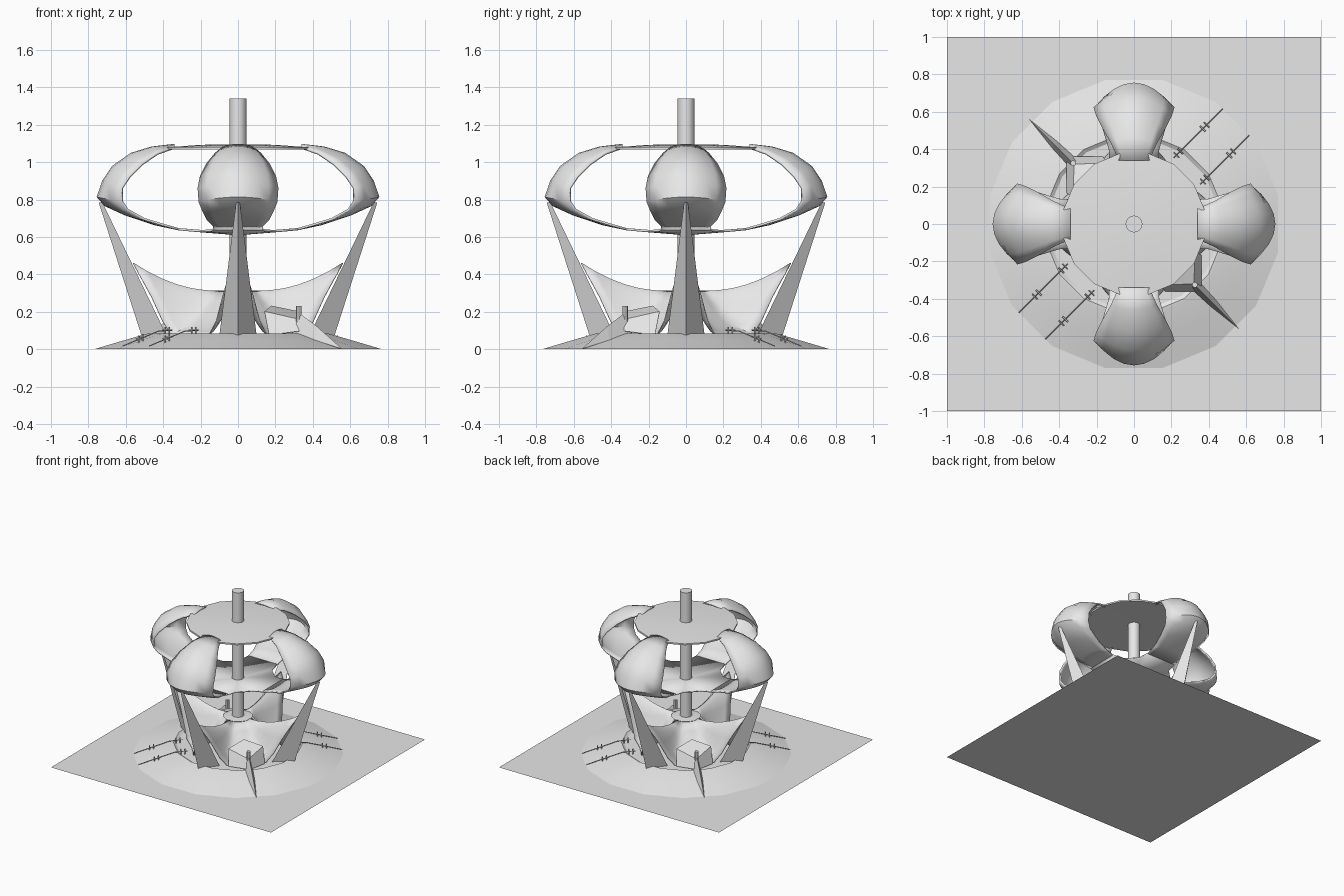
import bpy, bmesh, math
from mathutils import Matrix, Vector

if "Cube" in bpy.data.objects:
    bpy.data.objects.remove(bpy.data.objects["Cube"])

grey = bpy.data.materials.new("light_grey")
grey.diffuse_color = (0.8, 0.8, 0.8, 1)
grey.use_nodes = True
grey.node_tree.nodes["Principled BSDF"].inputs["Base Color"].default_value = grey.diffuse_color


def make(name, verts, faces, smooth=None, thick=0.0, angle=0.0, recalc=True):
    """Mesh object, turned about z, with optional thickness and smoothing."""
    me = bpy.data.meshes.new(name)
    me.from_pydata([tuple(v) for v in verts], [], faces)
    me.transform(Matrix.Rotation(angle, 4, 'Z'))
    bm = bmesh.new()
    bm.from_mesh(me)
    if recalc:
        bmesh.ops.remove_doubles(bm, verts=bm.verts, dist=1e-5)
        bmesh.ops.recalc_face_normals(bm, faces=bm.faces)
    bm.to_mesh(me)
    bm.free()
    me.materials.append(grey)
    ob = bpy.data.objects.new(name, me)
    bpy.context.collection.objects.link(ob)
    if thick:
        mod = ob.modifiers.new("thickness", 'SOLIDIFY')
        mod.thickness = thick
        mod.offset = 0
    if smooth:
        bpy.ops.object.select_all(action='DESELECT')
        ob.select_set(True)
        bpy.context.view_layer.objects.active = ob
        bpy.ops.object.shade_smooth_by_angle(angle=math.radians(smooth))
    return ob


def grid_faces(rows, cols, wrap=False):
    n = cols if wrap else cols - 1
    return [(i * cols + j, i * cols + (j + 1) % cols,
             (i + 1) * cols + (j + 1) % cols, (i + 1) * cols + j)
            for i in range(rows - 1) for j in range(n)]


def lathe(name, profile, sides, smooth=None, offset=0.0):
    """Revolved profile of (radius, z) points."""
    verts = [(r * math.cos(t), r * math.sin(t), z) for r, z in profile
             for t in [offset + 2 * math.pi * k / sides for k in range(sides)]]
    return make(name, verts, grid_faces(len(profile), sides, True), smooth)


def bar(name, a, b, radius, sides=6):
    a, b = Vector(a), Vector(b)
    q = (b - a).to_track_quat('Z', 'Y')
    ring = [q @ Vector((radius * math.cos(t), radius * math.sin(t), 0))
            for t in [2 * math.pi * k / sides for k in range(sides)]]
    faces = grid_faces(2, sides, True)
    faces += [tuple(range(sides))[::-1], tuple(range(sides, 2 * sides))]
    return make(name, [a + p for p in ring] + [b + p for p in ring], faces, 40)


# Ground sheet and low mound with a sunken floor
make("ground_sheet", [(-1, -1, 0), (1, -1, 0), (1, 1, 0), (-1, 1, 0)],
     [(0, 1, 2, 3)], recalc=False)
lathe("mound", [(0.785, 0), (0.63, 0.045), (0.5, 0.082), (0.48, 0.085),
                (0.46, 0.072), (0, 0.072)], 16, 30, math.pi / 16)

# Central mast and roof disc
bar("mast", (0, 0, 0.07), (0, 0, 1.34), 0.045, 20)
lathe("roof_disc", [(0, 1.095), (0.2, 1.093), (0.385, 1.08), (0.385, 1.068),
                    (0, 1.078)], 16, 30, math.pi / 16)

# Wrapping shells: centre radius, centre z, edge radius, edge z, half width
SHELL = [(0.34, 1.092, 0.34, 1.077, 0.08), (0.46, 1.078, 0.43, 1.045, 0.12),
         (0.57, 1.045, 0.51, 0.99, 0.165), (0.67, 0.975, 0.58, 0.92, 0.2),
         (0.72, 0.9, 0.62, 0.86, 0.212), (0.75, 0.815, 0.62, 0.79, 0.207),
         (0.71, 0.77, 0.59, 0.745, 0.19), (0.6, 0.72, 0.5, 0.695, 0.165),
         (0.45, 0.67, 0.4, 0.665, 0.135), (0.32, 0.642, 0.32, 0.642, 0.13)]
COLS = 9
for k in range(4):
    verts = []
    for rc, zc, re, ze, w in SHELL:
        for j in range(COLS):
            u = -1 + 2 * j / (COLS - 1)
            f = 1 - u * u
            verts.append((re + (rc - re) * f, w * u, ze + (zc - ze) * f))
    make("shell", verts, grid_faces(len(SHELL), COLS), 40, 0.012,
         k * math.pi / 2)

# Lower star plate joining the four shells
pts = [(0, 0, 0.615)]
for k in range(4):
    m = Matrix.Rotation(k * math.pi / 2, 3, 'Z')
    pts += [m @ Vector(p) for p in [(0.32, -0.13, 0.642), (0.32, 0.13, 0.642),
                                    (0.235, 0.145, 0.634), (0.19, 0.19, 0.632),
                                    (0.145, 0.235, 0.634)]]
n = len(pts) - 1
make("lower_star_plate", pts, [(0, 1 + i, 1 + (i + 1) % n) for i in range(n)],
     40, 0.012)

# Leaning three-sided legs
for k in range(4):
    v = [(0.515, 0, 0.07), (0.38, 0.1, 0.07), (0.38, -0.1, 0.07),
         (0.745, 0, 0.785), (0.725, 0.01, 0.785), (0.725, -0.01, 0.785)]
    make("leg", v, [(0, 1, 4, 3), (1, 2, 5, 4), (2, 0, 3, 5), (3, 4, 5),
                    (0, 2, 1)], angle=k * math.pi / 2)

# Tent canopy: high along the legs, falling to the floor between them
EDGE = [(0, 0.56, 0.46), (5, 0.53, 0.40), (10, 0.47, 0.28), (16, 0.42, 0.15),
        (23, 0.39, 0.08), (34, 0.36, 0.075), (45, 0.35, 0.075)]
half = EDGE + [(90 - a, r, z) for a, r, z in EDGE[-2:0:-1]]
rim = [(math.radians(a + 90 * k), r, z) for k in range(4) for a, r, z in half]
STEPS = 7
verts = []
for i in range(STEPS):
    t = i / (STEPS - 1)
    for a, r, z in rim:
        rr = 0.1 + (r - 0.1) * t
        sag = 0.16 * t * (1 - t)
        zz = 0.31 + (z - 0.31) * t - sag
        verts.append((rr * math.cos(a), rr * math.sin(a), zz))
make("tent_canopy", verts, grid_faces(STEPS, len(rim), True), 35, 0.006)
lathe("canopy_collar", [(0.1, 0.3), (0.11, 0.312), (0.045, 0.318)], 16, 30)

# Entrance canopies with a long pointed fin
for k in range(2):
    ang = -math.pi / 4 + k * math.pi
    hood = [(0.37, -0.135, 0.075), (0.33, -0.13, 0.2), (0.45, 0, 0.16),
            (0.33, 0.13, 0.2), (0.37, 0.135, 0.075), (0.25, 0, 0.23),
            (0.51, 0, 0.1)]
    make("entrance_hood", hood, [(1, 2, 5), (2, 3, 5), (0, 6, 2, 1),
                                 (3, 2, 6, 4)], thick=0.006, angle=ang)
    fin = [(0.44, 0.035, 0.08), (0.44, -0.035, 0.08), (0.47, 0, 0.19),
           (0.6, 0.022, 0.05), (0.6, -0.022, 0.05), (0.6, 0, 0.12),
           (0.79, 0, 0.0)]
    make("entrance_fin", fin, [(0, 3, 5, 2), (2, 5, 4, 1), (0, 2, 1),
                               (3, 6, 5), (5, 6, 4), (0, 1, 4, 3), (3, 4, 6)],
         angle=ang)
    d = Vector((math.cos(ang), math.sin(ang), 0))
    bar("entrance_post", d * 0.46 + Vector((0, 0, 0.08)),
        d * 0.46 + Vector((0, 0, 0.23)), 0.015, 8)


# Path rails with small cross ticks
def mound_z(r):
    return 0.085 if r < 0.5 else max(0.0, 0.085 * (0.785 - r) / 0.285)


for k in range(2):
    m = Matrix.Rotation(math.pi / 4 + k * math.pi, 3, 'Z')
    for side in (-0.1, 0.1):
        path = [m @ Vector((s, side, mound_z(math.hypot(s, side)) + 0.015))
                for s in (0.4, 0.5, 0.63, 0.77)]
        for a, b in zip(path, path[1:]):
            bar("path_rail", a, b, 0.003)
        for s in (0.42, 0.45, 0.62, 0.65):
            z = mound_z(math.hypot(s, side))
            bar("rail_tick", m @ Vector((s, side - 0.02, z + 0.018)),
                m @ Vector((s, side + 0.02, z + 0.018)), 0.004)
            bar("rail_post", m @ Vector((s, side, z - 0.01)),
                m @ Vector((s, side, z + 0.035)), 0.004)
